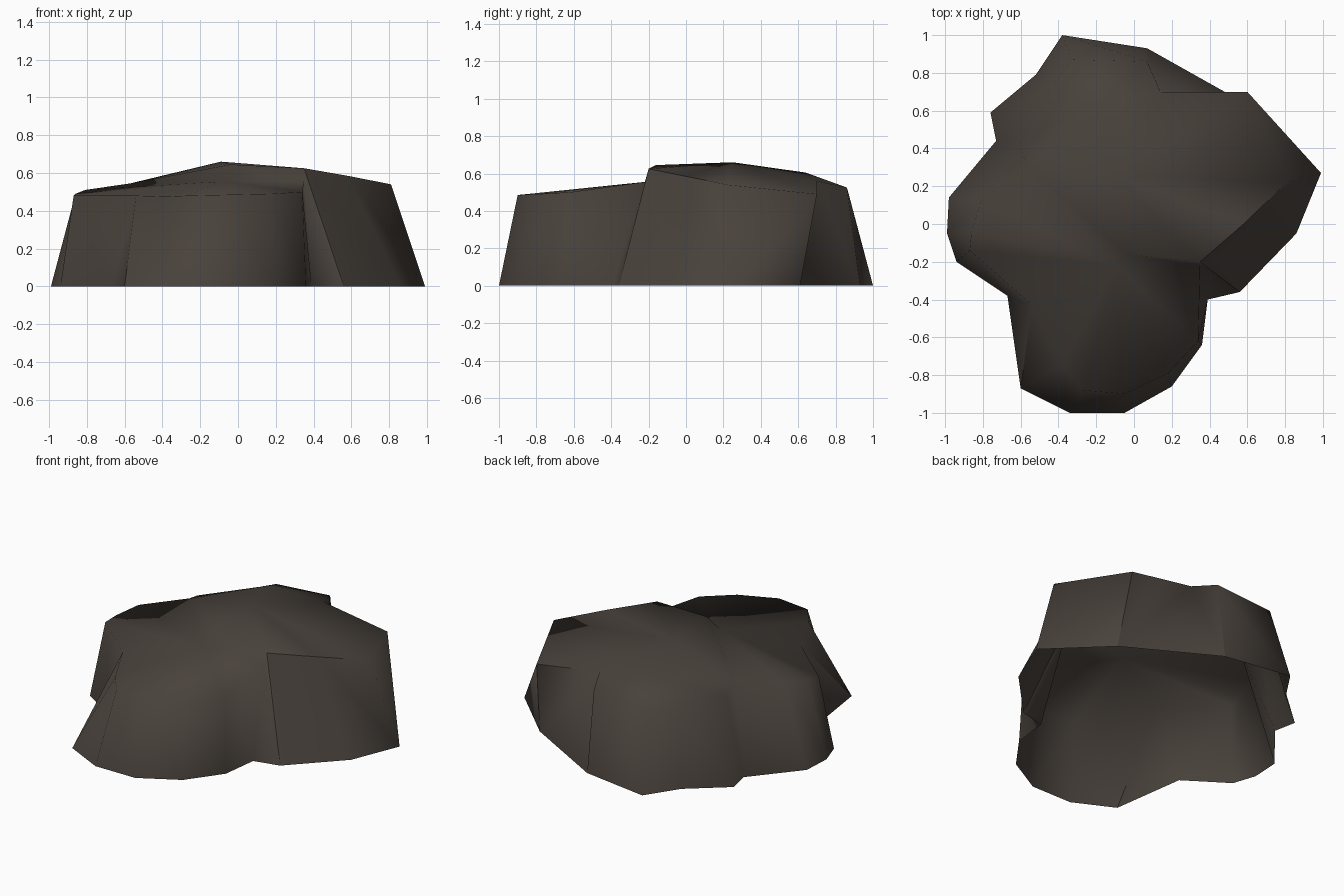
import bpy, bmesh

if "Cube" in bpy.data.objects:
    bpy.data.objects.remove(bpy.data.objects["Cube"])

# Base point (x, y) paired with the rim point (x, y, z) above it, counterclockwise
ring = [
    ((0.99, 0.27), (0.81, 0.22, 0.54)),
    ((0.64, 0.61), (0.60, 0.70, 0.49)),
    ((0.07, 0.93), (0.14, 0.70, 0.56)),
    ((0.07, 0.93), (0.07, 0.86, 0.525)),
    ((-0.38, 1.0), (-0.33, 0.87, 0.49)),
    ((-0.52, 0.79), (-0.45, 0.70, 0.485)),
    ((-0.76, 0.59), (-0.61, 0.45, 0.50)),
    ((-0.73, 0.44), (-0.57, 0.31, 0.545)),
    ((-0.98, 0.14), (-0.81, 0.12, 0.51)),
    ((-0.99, -0.05), (-0.86, -0.04, 0.49)),
    ((-0.94, -0.20), (-0.87, -0.14, 0.48)),
    ((-0.67, -0.38), (-0.54, -0.43, 0.48)),
    ((-0.60, -0.87), (-0.38, -0.74, 0.475)),
    ((-0.34, -1.0), (-0.27, -0.88, 0.48)),
    ((-0.05, -1.0), (-0.05, -0.90, 0.485)),
    ((0.20, -0.86), (0.18, -0.79, 0.49)),
    ((0.36, -0.64), (0.34, -0.62, 0.50)),
    ((0.39, -0.40), (0.35, -0.22, 0.555)),
    ((0.56, -0.36), (0.35, -0.20, 0.625)),
    ((0.86, -0.05), (0.58, 0.00, 0.585)),
]
n = len(ring)
bm = bmesh.new()
base = [bm.verts.new((x, y, 0)) for (x, y), _ in ring]
rim = [bm.verts.new(p) for _, p in ring]
peak = bm.verts.new((-0.09, 0.25, 0.66))
front_top = bm.verts.new((-0.04, -0.16, 0.645))
back_hump = bm.verts.new((-0.20, 0.64, 0.605))
ledge = bm.verts.new((-0.09, -0.22, 0.555))

# Sloped side walls, open underneath; the first two lean the other way
for i in range(n):
    j = (i + 1) % n
    if i < 2:
        bm.faces.new((base[i], base[j], rim[j]))
        bm.faces.new((base[i], rim[j], rim[i]))
    else:
        bm.faces.new((base[i], base[j], rim[i]))
        bm.faces.new((base[j], rim[j], rim[i]))


# Roof: fans of triangles
def fan(centre, points):
    for a, b in zip(points, points[1:]):
        bm.faces.new((centre, a, b))


fan(peak, [front_top, rim[18], rim[19], rim[0], rim[1], rim[2]])
fan(back_hump, [peak] + rim[2:8] + [peak])
fan(peak, [rim[7], front_top])

# Lower front lobe with a small step up to the main roof
fan(ledge, rim[7:18])
fan(front_top, [rim[7], ledge, rim[17], rim[18]])

# Smooth shading with a few hard creases
for f in bm.faces:
    f.smooth = True
creases = [(front_top, rim[7]), (rim[2], rim[1]), (rim[18], rim[19]), (rim[19], rim[0]),
           (base[2], rim[2]), (base[3], rim[3]), (base[1], rim[1]),
           (base[18], rim[18]), (base[18], rim[17]), (base[12], rim[11])]
for a, b in creases:
    e = bm.edges.get((a, b))
    if e:
        e.smooth = False
bmesh.ops.remove_doubles(bm, verts=bm.verts, dist=0.001)

mesh = bpy.data.meshes.new("rock")
bm.to_mesh(mesh)
bm.free()
rock = bpy.data.objects.new("rock", mesh)
bpy.context.collection.objects.link(rock)

mat = bpy.data.materials.new("dark brown stone")
mat.diffuse_color = (0.066, 0.054, 0.045, 1)
mat.use_nodes = True
mat.node_tree.nodes["Principled BSDF"].inputs["Base Color"].default_value = mat.diffuse_color
mesh.materials.append(mat)
